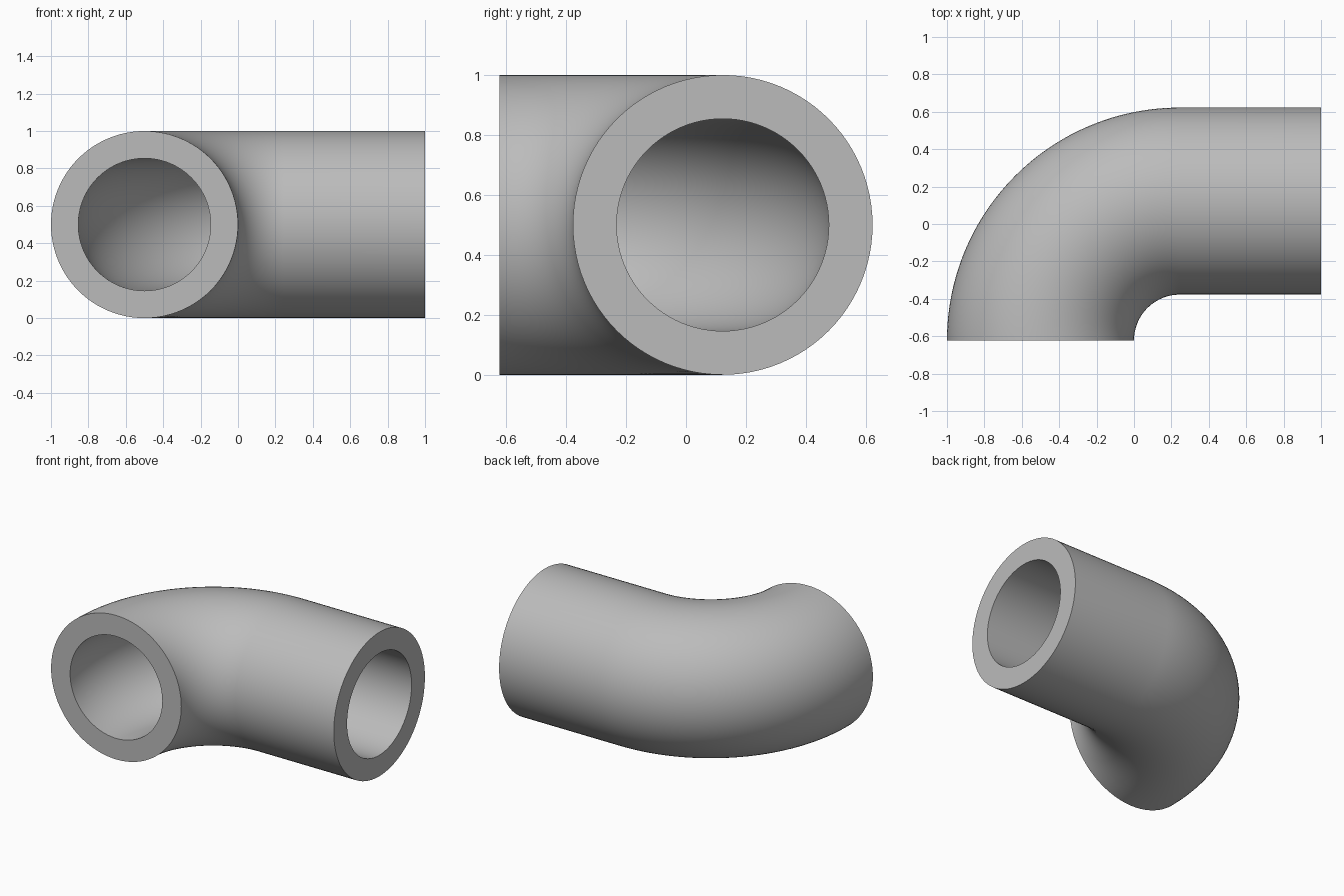
import bpy, bmesh, math
from mathutils import Vector

cube = bpy.data.objects.get("Cube")
if cube:
    bpy.data.objects.remove(cube, do_unlink=True)

OUTER, INNER = 0.5, 0.354      # pipe radii
BEND = 0.745                   # centreline bend radius
CENTRE = Vector((0.245, -0.6225, 0.5))
SIDES, STEPS = 96, 48

# Grey material
grey = bpy.data.materials.new("plain_grey")
grey.use_nodes = True
colour = (0.5, 0.5, 0.5, 1)
grey.diffuse_color = colour
grey.node_tree.nodes["Principled BSDF"].inputs["Base Color"].default_value = colour

# Centreline stations: quarter bend, then the straight run
stations = []
for i in range(STEPS + 1):
    a = math.pi - math.pi / 2 * i / STEPS
    out = Vector((math.cos(a), math.sin(a), 0))
    stations.append((CENTRE + out * BEND, out))
stations.append((Vector((1, CENTRE.y + BEND, CENTRE.z)), Vector((0, 1, 0))))

bm = bmesh.new()


def ring(point, out, radius):
    verts = []
    for k in range(SIDES):
        t = math.tau * k / SIDES
        offset = out * math.cos(t) + Vector((0, 0, math.sin(t)))
        verts.append(bm.verts.new(point + offset * radius))
    return verts


def bridge(a, b):
    for k in range(SIDES):
        n = (k + 1) % SIDES
        bm.faces.new((a[k], a[n], b[n], b[k]))


# Outer wall, bore and the two annular ends
outer = [ring(p, o, OUTER) for p, o in stations]
bore = [ring(p, o, INNER) for p, o in stations]
for wall in (outer, bore):
    for a, b in zip(wall, wall[1:]):
        bridge(a, b)
bridge(outer[0], bore[0])
bridge(outer[-1], bore[-1])
bmesh.ops.recalc_face_normals(bm, faces=bm.faces)

mesh = bpy.data.meshes.new("pipe_elbow")
bm.to_mesh(mesh)
bm.free()
mesh.materials.append(grey)
pipe = bpy.data.objects.new("pipe_elbow", mesh)
bpy.context.collection.objects.link(pipe)

# Smooth walls with crisp rims
bpy.ops.object.select_all(action="DESELECT")
pipe.select_set(True)
bpy.context.view_layer.objects.active = pipe
bpy.ops.object.shade_smooth_by_angle(angle=math.radians(30))
